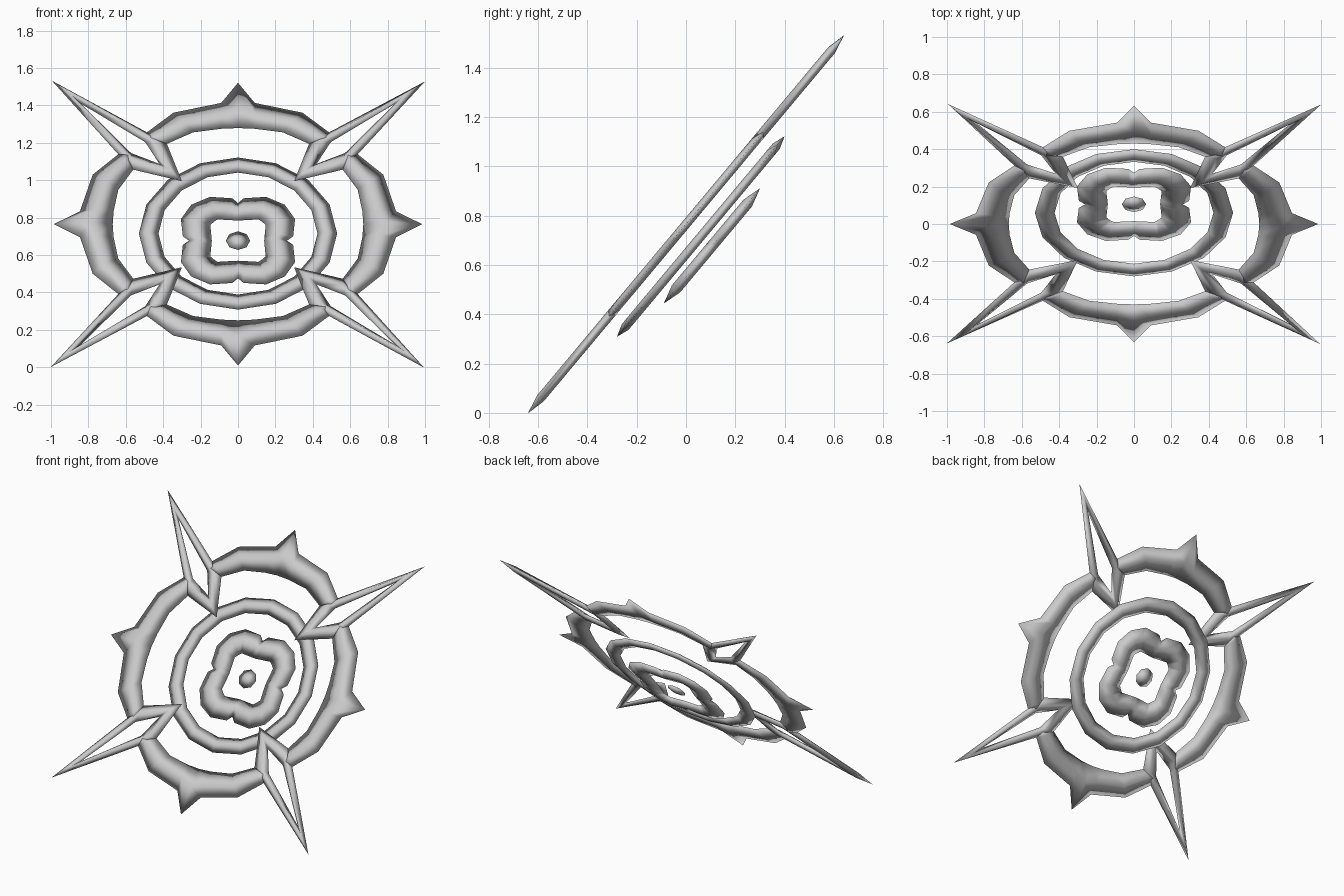
import bpy, bmesh, math
from mathutils import Matrix, Vector

if "Cube" in bpy.data.objects:
    bpy.data.objects.remove(bpy.data.objects["Cube"])

# All parts lie in parallel planes tilted about x
TILT = Matrix.Translation((0, 0, 0.765)) @ Matrix.Rotation(math.radians(50.1), 4, 'X')


def turn(p, k):
    for _ in range(k):
        p = (-p[1], p[0])
    return p


def mirror_x(rows):
    """Half profile starting on the v axis -> full profile, left to right."""
    flip = lambda p: (-p[0], p[1])
    return [(flip(o), flip(i), t) for o, i, t in reversed(rows[1:])] + rows


def strip(name, bands, h, depth, closed):
    """Lens-section bands: thin rims, raised ridge on both sides.
    Each row is (outer point, inner point, ridge position)."""
    bm = bmesh.new()
    for rows in bands:
        loops = []
        for o, i, t in rows:
            o, i = Vector((*o, depth)), Vector((*i, depth))
            m = i.lerp(o, t)
            up = Vector((0, 0, h))
            loops.append([bm.verts.new(p) for p in (o, m + up, i, m - up)])
        n = len(loops)
        for a in range(n if closed else n - 1):
            A, B = loops[a], loops[(a + 1) % n]
            for s in range(4):
                bm.faces.new((A[s], B[s], B[(s + 1) % 4], A[(s + 1) % 4]))
        if not closed:
            bm.faces.new(loops[0])
            bm.faces.new(loops[-1][::-1])
    finish(name, bm)


def finish(name, bm):
    bmesh.ops.recalc_face_normals(bm, faces=bm.faces)
    bm.transform(TILT)
    for f in bm.faces:
        f.smooth = True
    me = bpy.data.meshes.new(name)
    bm.to_mesh(me)
    bm.free()
    bpy.context.collection.objects.link(bpy.data.objects.new(name, me))


def quarters(rows):
    return [[(turn(o, k), turn(i, k), t) for o, i, t in rows] for k in range(4)]


# Outer ring: four arcs, each with a small spike, running into the diamonds
arc = mirror_x([((0, 0.985), (0, 0.67), 0.38),
                ((0.09, 0.845), (0.09, 0.665), 0.5),
                ((0.345, 0.777), (0.24, 0.64), 0.5),
                ((0.487, 0.64), (0.38, 0.56), 0.5),
                ((0.495, 0.61), (0.44, 0.57), 0.5)])
strip("outer_ring_arcs", quarters(arc), 0.018, 0, False)

# Pierced diamond points on the diagonals
diamond = [((1, 0.995), (0.84, 0.84), 0.5),
           ((0.487, 0.64), (0.5, 0.575), 0.5),
           ((0.38, 0.56), (0.495, 0.57), 0.5),
           ((0.3, 0.3), (0.42, 0.42), 0.5),
           ((0.56, 0.38), (0.57, 0.495), 0.5),
           ((0.64, 0.487), (0.575, 0.5), 0.5)]
strip("diamond_points", quarters(diamond), 0.018, 0, True)

# Middle ring
ring = []
for k in range(16):
    c, s = math.cos(k * math.pi / 8), math.sin(k * math.pi / 8)
    ring.append(((0.53 * c, 0.53 * s), (0.425 * c, 0.425 * s), 0.5))
strip("middle_ring", [ring], 0.018, -0.078, True)

# Four-lobed inner ring, notched on the axes
lobe = [((0.262, 0), (0.14, 0), 0.5),
        ((0.295, 0.03), (0.142, 0.03), 0.5),
        ((0.305, 0.15), (0.148, 0.11), 0.5),
        ((0.25, 0.25), (0.13, 0.13), 0.5),
        ((0.15, 0.305), (0.11, 0.148), 0.5),
        ((0.03, 0.295), (0.03, 0.142), 0.5)]
strip("lobed_ring", [sum(quarters(lobe), [])], 0.022, -0.137, True)

# Centre bead
bm = bmesh.new()
rim = [bm.verts.new((0.065 * math.cos(k * math.pi / 4), 0.065 * math.sin(k * math.pi / 4), -0.137))
       for k in range(8)]
for z in (0.02, -0.02):
    tip = bm.verts.new((0, 0, -0.137 + z))
    for k in range(8):
        bm.faces.new((rim[k], rim[(k + 1) % 8], tip))
finish("centre_bead", bm)
